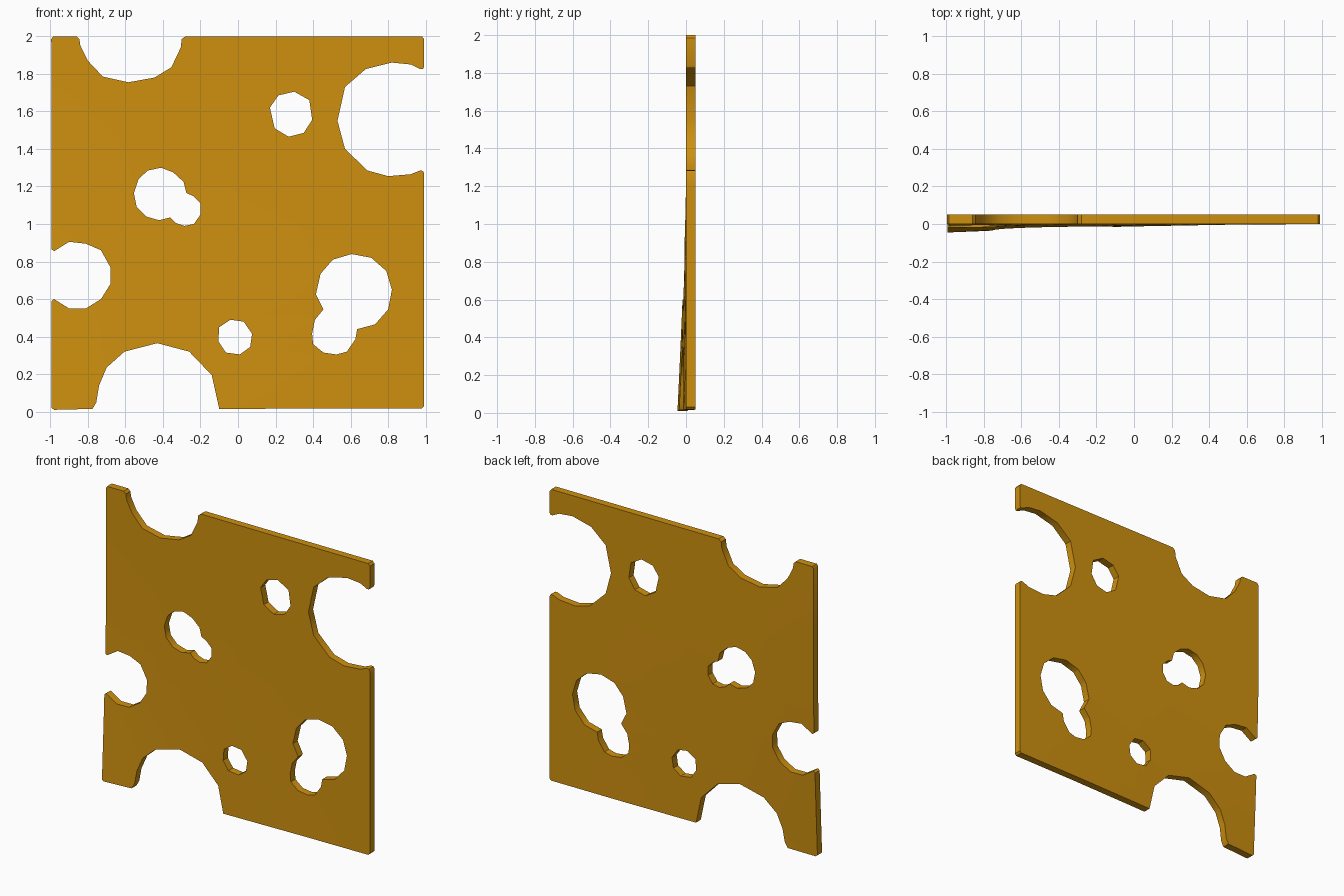
import bpy, bmesh
from mathutils import Vector

THICK = 0.05

# Outline in (x, z), clockwise from the top left, one piece per side
top_side = [(-.995, 1.985), (-.985, 2), (-.86, 2), (-.845, 1.985), (-.84, 1.95), (-.80, 1.87),
            (-.72, 1.785), (-.585, 1.755), (-.445, 1.78), (-.355, 1.835), (-.305, 1.94),
            (-.30, 1.985), (-.28, 2), (.98, 2)]
right_side = [(.992, 1.985), (.992, 1.84), (.985, 1.825), (.97, 1.825), (.92, 1.85), (.82, 1.86),
              (.68, 1.825), (.57, 1.73), (.53, 1.55), (.57, 1.40), (.69, 1.285), (.80, 1.255),
              (.92, 1.265), (.97, 1.285), (.985, 1.283), (.992, 1.27), (.992, .03)]
bottom_side = [(.98, .018), (-.10, .015), (-.14, .195), (-.26, .32), (-.43, .365), (-.605, .32),
               (-.70, .235), (-.74, .14), (-.755, .05), (-.775, .015), (-.98, .01)]
left_side = [(-.993, .02), (-.993, .59), (-.98, .60), (-.90, .55), (-.81, .55), (-.73, .60),
             (-.68, .68), (-.68, .77), (-.73, .86), (-.81, .895), (-.90, .905), (-.98, .855),
             (-.993, .865)]

# Holes through the slice
upper_hole = [(.17, 1.62), (.215, 1.685), (.30, 1.705), (.38, 1.66), (.395, 1.555), (.35, 1.485),
              (.27, 1.465), (.195, 1.51)]
middle_hole = [(-.555, 1.165), (-.53, 1.24), (-.48, 1.285), (-.41, 1.30), (-.345, 1.275),
               (-.29, 1.225), (-.275, 1.165), (-.24, 1.15), (-.20, 1.11), (-.20, 1.05),
               (-.235, 1.0), (-.285, .99), (-.33, 1.005), (-.36, 1.035), (-.42, 1.02),
               (-.49, 1.04), (-.54, 1.09)]
double_hole = [(.415, .625), (.44, .735), (.505, .81), (.605, .84), (.71, .82), (.79, .75),
               (.82, .65), (.80, .545), (.73, .465), (.635, .44), (.625, .385), (.58, .32),
               (.525, .305), (.455, .315), (.40, .36), (.395, .415), (.41, .49), (.455, .545)]
lower_hole = [(-.10, .45), (-.04, .49), (.03, .48), (.075, .415), (.065, .345), (.01, .305),
              (-.065, .315), (-.105, .375)]


def add_loop(bm, pts):
    vs = [bm.verts.new((x, 0, z)) for x, z in pts]
    return [bm.edges.new((a, b)) for a, b in zip(vs, vs[1:] + vs[:1])]


# Flat front sheet
bm = bmesh.new()
edges = []
for loop in (top_side + right_side + bottom_side + left_side,
             upper_hole, middle_hole, double_hole, lower_hole):
    edges += add_loop(bm, loop)
bmesh.ops.triangle_fill(bm, use_beauty=True, use_dissolve=False, edges=edges, normal=(0, -1, 0))

# Slice it so that it can droop smoothly
cuts = [((0, 0, z), (0, 0, 1)) for z in (.25, .5, .75, 1.0, 1.2)]
cuts += [((x, 0, 0), (1, 0, 0)) for x in (-.5, 0, .5)]
for co, no in cuts:
    bmesh.ops.bisect_plane(bm, geom=bm.verts[:] + bm.edges[:] + bm.faces[:],
                           dist=1e-5, plane_co=co, plane_no=no)

# Thickness
ext = bmesh.ops.extrude_face_region(bm, geom=bm.faces[:], use_keep_orig=True)
bmesh.ops.translate(bm, vec=Vector((0, THICK, 0)),
                    verts=[g for g in ext["geom"] if isinstance(g, bmesh.types.BMVert)])

# Lower left corner curls forward
for v in bm.verts:
    down = max(0, 1 - v.co.z / 1.2) ** 1.3
    left = max(0, (1 - v.co.x) / 2) ** 1.8
    v.co.y -= 0.046 * down * left
bmesh.ops.recalc_face_normals(bm, faces=bm.faces[:])

mesh = bpy.data.meshes.new("cheese_slice")
bm.to_mesh(mesh)
bm.free()
slice_obj = bpy.data.objects.new("cheese_slice", mesh)
bpy.context.collection.objects.link(slice_obj)

mat = bpy.data.materials.new("cheese_yellow")
mat.diffuse_color = (0.62, 0.28, 0.005, 1)
mesh.materials.append(mat)

bpy.context.view_layer.objects.active = slice_obj
slice_obj.select_set(True)
bpy.ops.object.shade_smooth_by_angle(angle=0.6)
